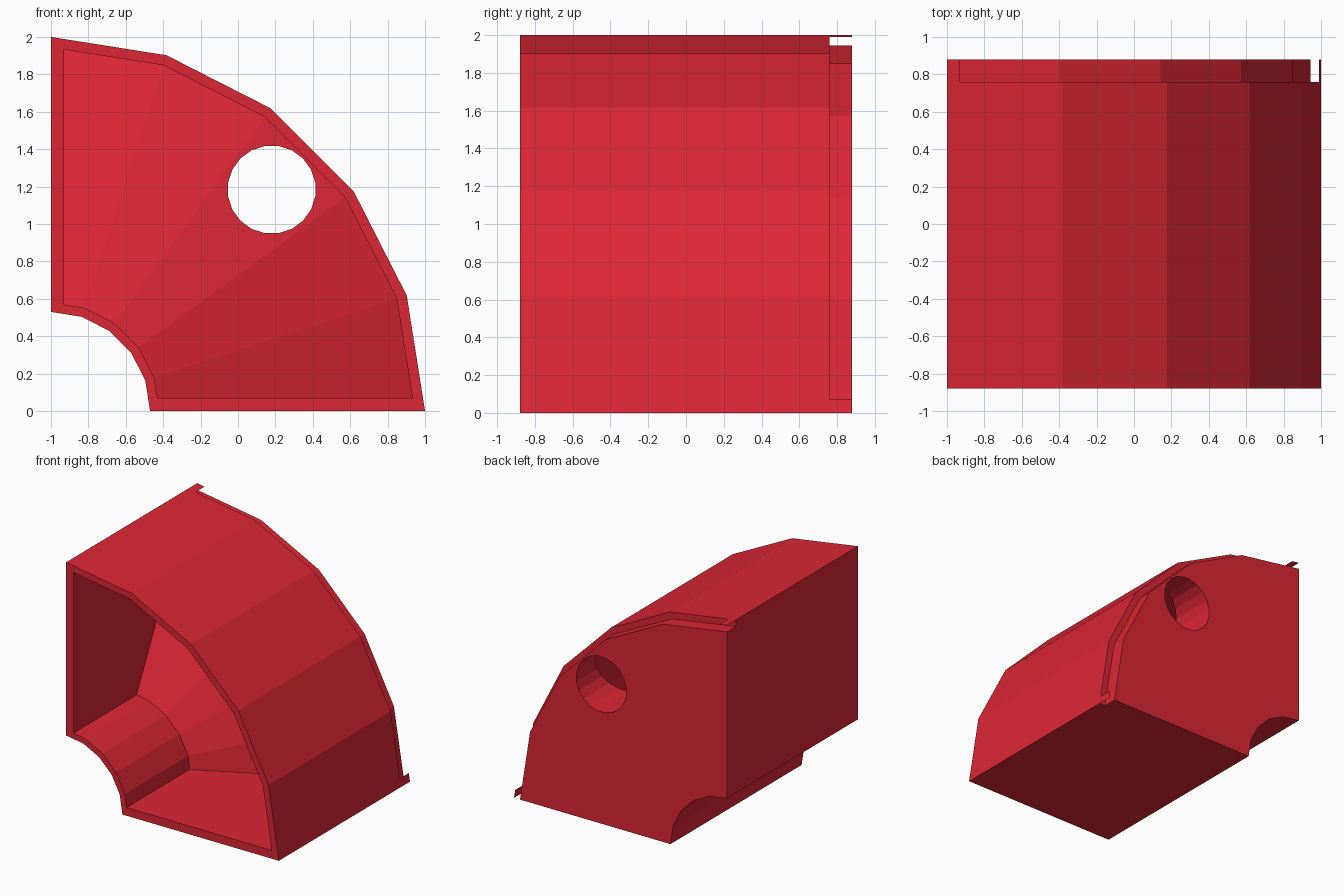
import bpy, bmesh
from math import radians, sin, cos, tan, hypot

if "Cube" in bpy.data.objects:
    bpy.data.objects.remove(bpy.data.objects["Cube"])

CX = -1.0           # arc centre is at x = -1, z = 0
FRONT, BACK, STEP = -0.88, 0.88, 0.76

red = bpy.data.materials.new("red")
red.diffuse_color = (0.72, 0.02, 0.035, 1)
red.use_nodes = True
red.node_tree.nodes["Principled BSDF"].inputs["Base Color"].default_value = red.diffuse_color


def arc(r, d=0.0):
    """Five-sided quarter arc, ends trimmed (or extended) by d from the straight sides."""
    e = r - d * tan(radians(9))
    mid = [(r * cos(radians(a)), r * sin(radians(a))) for a in (18, 36, 54, 72)]
    return [(e, d)] + mid + [(d, e)]


def make(name, bm):
    bmesh.ops.recalc_face_normals(bm, faces=bm.faces)
    me = bpy.data.meshes.new(name)
    bm.to_mesh(me)
    bm.free()
    ob = bpy.data.objects.new(name, me)
    bpy.context.collection.objects.link(ob)
    me.materials.append(red)
    return ob


def ring(name, outer, inner, y0, y1):
    """Solid between two arcs; y1 is a function of radius so the far end may slope."""
    bm = bmesh.new()

    def row(pts, y):
        return [bm.verts.new((CX + u, y(hypot(u, w)), w)) for u, w in pts]
    rows = [row(outer, lambda r: y0), row(outer, y1), row(inner, y1), row(inner, lambda r: y0)]
    for k in range(4):
        a, b = rows[k], rows[(k + 1) % 4]
        for i in range(len(a) - 1):
            bm.faces.new((a[i], a[i + 1], b[i + 1], b[i]))
    bm.faces.new([r[0] for r in rows])
    bm.faces.new([r[-1] for r in rows])
    return make(name, bm)


def cut(target, cutter):
    cutter.hide_render = True
    m = target.modifiers.new("cut", "BOOLEAN")
    m.operation, m.solver, m.object = "DIFFERENCE", "EXACT", cutter
    bpy.context.view_layer.update()
    dg = bpy.context.evaluated_depsgraph_get()
    me = bpy.data.meshes.new_from_object(target.evaluated_get(dg))
    target.modifiers.clear()
    target.data = me
    bpy.data.objects.remove(cutter)


# Curved block
body = ring("curved_block", arc(2.0), arc(0.53), FRONT, lambda r: BACK)

# Hollow front with a conical floor
cut(body, ring("cavity_cutter", arc(1.944, 0.07), arc(0.58, 0.07), FRONT - 0.1,
               lambda r: -0.03 + 0.505 * (r - 0.58)))

# Step around the outer rim of the back
cut(body, ring("step_cutter", arc(2.2, -0.1), arc(1.944, -0.1), STEP, lambda r: BACK + 0.1))

# Round through hole, 20 sides
bm = bmesh.new()
loops = []
for y in (-1.2, 1.2):
    loops.append([bm.verts.new((0.18 + 0.236 * cos(radians(9 + 18 * i)), y,
                                1.184 + 0.236 * sin(radians(9 + 18 * i)))) for i in range(20)])
for i in range(20):
    j = (i + 1) % 20
    bm.faces.new((loops[0][i], loops[0][j], loops[1][j], loops[1][i]))
for lp in loops:
    bm.faces.new(lp)
cut(body, make("hole_cutter", bm))

# Thin tabs left at both ends of the step
for name, k in (("lower_tab", 0), ("upper_tab", -1)):
    bm = bmesh.new()
    (u0, w0), (u1, w1) = arc(2.0)[k], arc(2.0, 0.07)[k]
    bm.faces.new([bm.verts.new(p) for p in ((CX + u0, STEP, w0), (CX + u1, STEP, w1),
                                            (CX + u1, BACK, w1), (CX + u0, BACK, w0))])
    make(name, bm)
